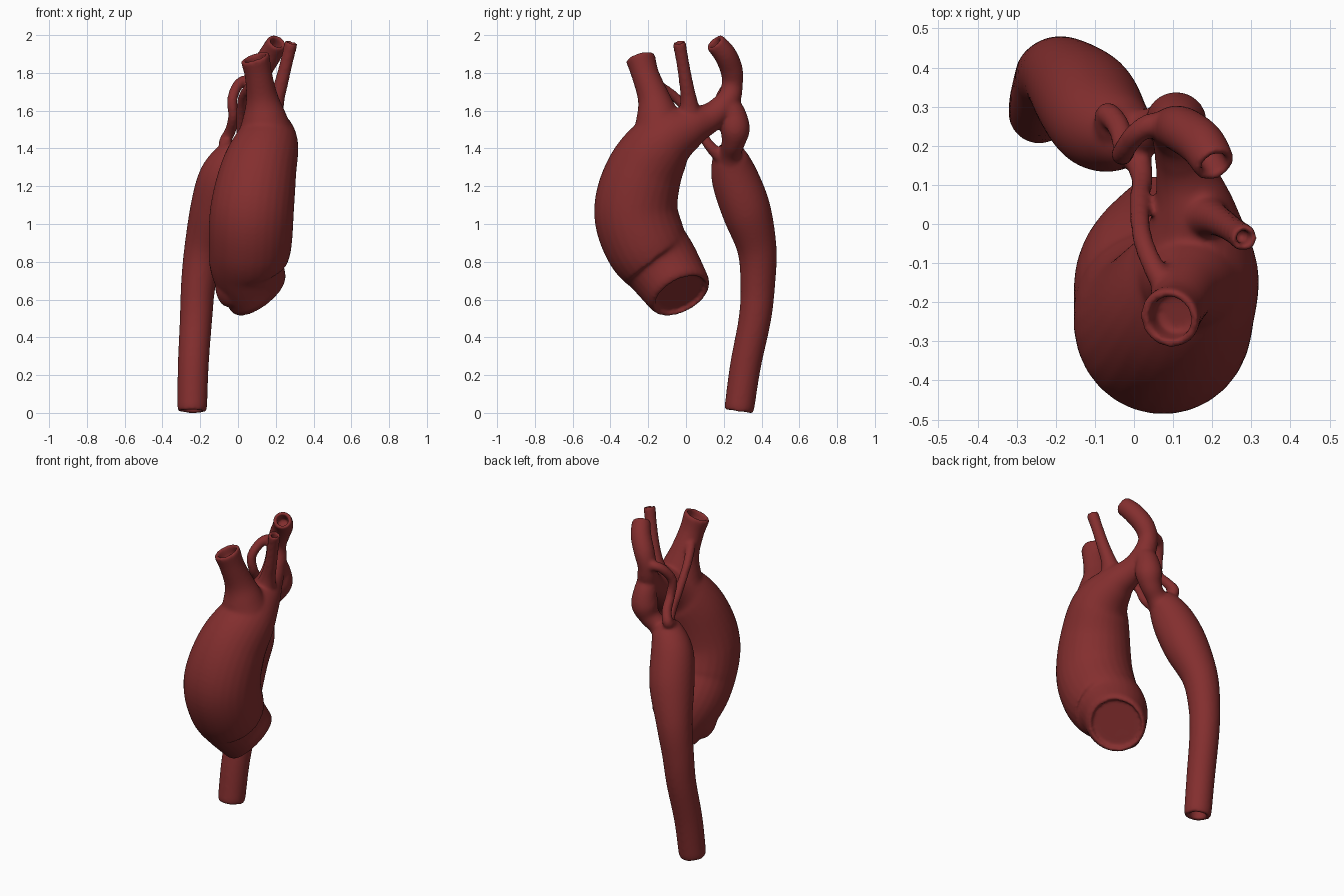
import bpy, bmesh, math
from mathutils import Vector

SIDES, STEPS = 28, 8
bm = bmesh.new()


def catmull(p0, p1, p2, p3, t):
    return 0.5 * (2 * p1 + (p2 - p0) * t + (2 * p0 - 5 * p1 + 4 * p2 - p3) * t * t
                  + (3 * p1 - p0 - 3 * p2 + p3) * t ** 3)


def vessel(stations, start_hole=0.0, end_hole=0.0, start_dir=None, wall=0.75):
    """Smooth tube through (x, y, z, radius) stations; a hole depth makes an open end."""
    pts = [Vector(s) for s in stations]
    pts = [2 * pts[0] - pts[1]] + pts + [2 * pts[-1] - pts[-2]]
    path = []
    for i in range(1, len(pts) - 2):
        for k in range(STEPS):
            path.append(catmull(*pts[i - 1:i + 3], k / STEPS))
    path.append(pts[-2])
    centres = [p.to_3d() for p in path]
    radii = [p.w for p in path]
    n = len(path)
    tangents = [(centres[min(i + 1, n - 1)] - centres[max(i - 1, 0)]).normalized() for i in range(n)]
    if start_dir:
        d, blend = Vector(start_dir).normalized(), STEPS * 3 // 2
        for i in range(blend):
            tangents[i] = d.lerp(tangents[i], i / blend).normalized()
    # centre, tangent, radius for every ring, including the recessed ends
    rings = list(zip(centres, tangents, radii))
    if start_hole:
        c, t, r = rings[0]
        rings = [(c + t * start_hole, t, r * wall), (c, t, r * wall), (c, t, r * 0.95)] + rings[1:]
    if end_hole:
        c, t, r = rings[-1]
        rings = rings[:-1] + [(c, t, r * 0.95), (c, t, r * wall), (c - t * end_hole, t, r * wall)]
    side = rings[0][1].orthogonal().normalized()
    loops = []
    for c, t, r in rings:
        side = (side - t * side.dot(t)).normalized()
        up = t.cross(side)
        loops.append([bm.verts.new(c + r * (side * math.cos(a) + up * math.sin(a)))
                      for a in (2 * math.pi * j / SIDES for j in range(SIDES))])
    for a, b in zip(loops, loops[1:]):
        for j in range(SIDES):
            k = (j + 1) % SIDES
            bm.faces.new((a[j], a[k], b[k], b[j]))
    bm.faces.new(loops[0][::-1])
    bm.faces.new(loops[-1])


# Ascending aorta and arch, from the open root upward
vessel([(0.112, -0.025, 0.622, 0.172), (0.055, -0.125, 0.775, 0.2), (0.065, -0.215, 0.90, 0.22),
        (0.075, -0.265, 1.075, 0.222), (0.108, -0.22, 1.275, 0.203), (0.153, -0.118, 1.43, 0.168),
        (0.155, 0.02, 1.515, 0.113), (0.135, 0.12, 1.56, 0.08), (0.11, 0.22, 1.63, 0.062)],
       start_hole=0.025, start_dir=(-0.55, -0.4, 0.73), wall=0.84)
# Rounded sinus beside the root
vessel([(0.02, -0.15, 0.77, 0.12), (0.0, -0.12, 0.70, 0.118), (-0.018, -0.10, 0.645, 0.105),
        (-0.025, -0.085, 0.59, 0.075), (-0.025, -0.08, 0.565, 0.04)])
# Left subclavian artery
vessel([(0.208, 0.15, 1.965, 0.054), (0.173, 0.205, 1.9, 0.06), (0.125, 0.24, 1.82, 0.06),
        (0.10, 0.245, 1.74, 0.056), (0.11, 0.22, 1.65, 0.064), (0.13, 0.13, 1.57, 0.066)],
       start_hole=0.08, wall=0.62)
# Isthmus bulge and narrowing
vessel([(0.11, 0.21, 1.65, 0.06), (0.11, 0.25, 1.58, 0.068), (0.107, 0.26, 1.50, 0.078),
        (0.08, 0.25, 1.43, 0.062), (0.02, 0.235, 1.37, 0.06), (-0.05, 0.24, 1.29, 0.09)])
# Descending aorta
vessel([(0.0, 0.225, 1.40, 0.06), (-0.035, 0.232, 1.35, 0.096), (-0.085, 0.26, 1.24, 0.125),
        (-0.125, 0.32, 1.07, 0.13), (-0.18, 0.375, 0.87, 0.105), (-0.21, 0.38, 0.68, 0.092),
        (-0.222, 0.365, 0.5, 0.086), (-0.237, 0.315, 0.25, 0.082), (-0.243, 0.28, 0.008, 0.079)],
       end_hole=0.06, wall=0.6)
# Brachiocephalic trunk, flaring into the arch
vessel([(0.09, -0.243, 1.885, 0.08), (0.108, -0.215, 1.79, 0.073), (0.127, -0.172, 1.67, 0.085),
        (0.14, -0.15, 1.57, 0.116), (0.145, -0.14, 1.47, 0.15), (0.13, -0.16, 1.38, 0.165)],
       start_hole=0.07, start_dir=(0.3, 0.25, -0.9), wall=0.7)
# Left common carotid artery
vessel([(0.283, -0.037, 1.965, 0.036), (0.26, -0.02, 1.87, 0.034), (0.23, 0.0, 1.75, 0.037),
        (0.20, 0.015, 1.65, 0.046), (0.17, 0.02, 1.54, 0.075)], start_hole=0.06, wall=0.55)
# Long collateral from the trunk to the descending aorta
vessel([(0.09, -0.18, 1.75, 0.03), (0.05, -0.11, 1.71, 0.028), (0.02, -0.03, 1.645, 0.026),
        (0.015, 0.06, 1.52, 0.026), (0.02, 0.12, 1.42, 0.029), (0.0, 0.2, 1.34, 0.04)])
# Looping collateral from the subclavian artery
vessel([(0.10, 0.25, 1.74, 0.035), (0.045, 0.255, 1.76, 0.03), (0.0, 0.225, 1.735, 0.029),
        (-0.03, 0.18, 1.66, 0.028), (-0.025, 0.19, 1.57, 0.028), (-0.04, 0.25, 1.495, 0.03),
        (-0.068, 0.28, 1.44, 0.032), (-0.06, 0.235, 1.405, 0.036), (-0.03, 0.23, 1.33, 0.04)])

bmesh.ops.recalc_face_normals(bm, faces=bm.faces)
mesh = bpy.data.meshes.new("aorta")
bm.to_mesh(mesh)
bm.free()
aorta = bpy.data.objects.new("aorta", mesh)
bpy.context.collection.objects.link(aorta)

# Fuse the vessels into one soft skin
fuse = aorta.modifiers.new("fuse", 'REMESH')
fuse.mode = 'VOXEL'
fuse.voxel_size = 0.009
fuse.use_smooth_shade = True
soft = aorta.modifiers.new("soften", 'SMOOTH')
soft.factor = 0.5
soft.iterations = 12

# Dark red tissue
red = bpy.data.materials.new("tissue_red")
red.diffuse_color = (0.23, 0.028, 0.028, 1)
mesh.materials.append(red)
